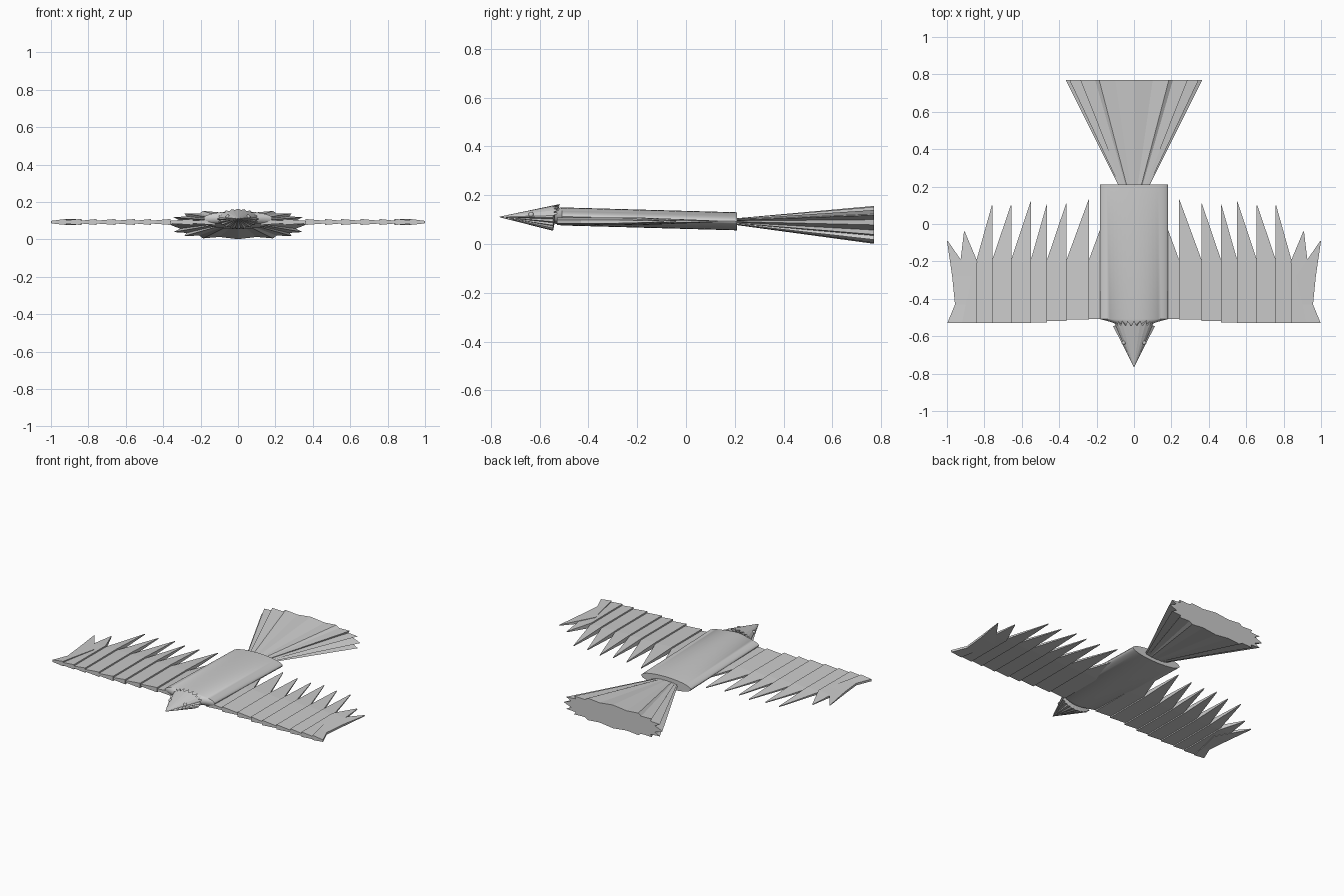
import bpy, bmesh, math

if "Cube" in bpy.data.objects:
    bpy.data.objects.remove(bpy.data.objects["Cube"])

grey = bpy.data.materials.new("plain grey")
grey.diffuse_color = (0.6, 0.6, 0.6, 1)
grey.use_nodes = True
grey.node_tree.nodes["Principled BSDF"].inputs["Base Color"].default_value = grey.diffuse_color


def loft(name, rings, smooth=False, mirror=False):
    """Skin a list of equal-length point rings and cap both ends."""
    bm = bmesh.new()
    rows = [[bm.verts.new(p) for p in ring] for ring in rings]
    n = len(rows[0])
    for a, b in zip(rows, rows[1:]):
        for i in range(n):
            j = (i + 1) % n
            bm.faces.new((a[i], a[j], b[j], b[i]))
    bm.faces.new(rows[0])
    bm.faces.new(rows[-1])
    bmesh.ops.recalc_face_normals(bm, faces=bm.faces)
    mesh = bpy.data.meshes.new(name)
    bm.to_mesh(mesh)
    bm.free()
    mesh.materials.append(grey)
    ob = bpy.data.objects.new(name, mesh)
    bpy.context.collection.objects.link(ob)
    if mirror:
        ob.modifiers.new("mirror", 'MIRROR')
    if smooth:
        bpy.ops.object.select_all(action='DESELECT')
        bpy.context.view_layer.objects.active = ob
        ob.select_set(True)
        bpy.ops.object.shade_smooth_by_angle(angle=math.radians(35))
    return ob


def oval(y, z, rx, rz, n=48, power=1.0, pleat=1.0):
    """Upright oval ring; every second point is pulled in by pleat."""
    pts = []
    for i in range(n):
        a = 2 * math.pi * i / n
        c, s = math.cos(a), math.sin(a)
        k = pleat if i % 2 else 1.0
        pts.append((k * rx * math.copysign(abs(c) ** power, c), y,
                    z + k * rz * math.copysign(abs(s) ** power, s)))
    return pts


# Body: flattened tube, tilted slightly up towards the front, with a short neck
loft("body", [oval(-0.54, 0.113, 0.08, 0.028),
              oval(-0.522, 0.113, 0.13, 0.035),
              oval(-0.508, 0.113, 0.183, 0.037),
              oval(0.21, 0.093, 0.183, 0.037)], smooth=True)

# Head: pleated cone whose upper rim ends in backward teeth
rim = oval(-0.545, 0.109, 0.112, 0.055, n=40, pleat=0.88)
rim = [(x, y + (0.028 if i % 2 == 0 and z > 0.112 else 0), z)
       for i, (x, y, z) in enumerate(rim)]
back = oval(-0.54, 0.109, 0.07, 0.03, n=40)
loft("head", [oval(-0.765, 0.111, 0.001, 0.001, n=40), rim, back])

# Eyes
eye_rings = [oval(-0.635 + 0.011 * math.sin(t), 0.121,
                  0.011 * math.cos(t) + 0.0003, 0.011 * math.cos(t) + 0.0003, n=12)
             for t in [math.pi * (k / 6 - 0.5) for k in range(7)]]
eye_rings = [[(x + 0.055, y, z) for x, y, z in r] for r in eye_rings]
loft("eyes", eye_rings, smooth=True, mirror=True)

# Tail: pleated fan opening towards the back
loft("tail", [oval(0.19, 0.092, 0.075, 0.012, n=32, power=0.8, pleat=0.86),
              oval(0.77, 0.0785, 0.365, 0.0775, n=32, power=0.7, pleat=0.86)])


def feather(name, stations):
    """Wedge blade: tall inner wall, thin outer edge; stations are (inner, outer, y)."""
    rings = []
    last = len(stations) - 1
    for k, (xi, xo, y) in enumerate(stations):
        hi, ho = (0.003, 0.002) if k == last else (0.016, 0.007)
        rings.append([(xi, y, 0.093 - hi), (xo, y, 0.092 - ho),
                      (xo, y, 0.092 + ho), (xi, y, 0.093 + hi)])
    loft(name, rings, mirror=True)


# Wing feathers: straight inner side, slanted outer side
inner = [0.12, 0.24, 0.36, 0.464, 0.55, 0.656, 0.757, 0.84]
tips = [0.13, 0.13, 0.11, 0.105, 0.12, 0.10, 0.10]
for k, tip in enumerate(tips):
    x0, x1 = inner[k], inner[k + 1]
    front = -0.507 - 0.023 * min(1, max(0, (x0 - 0.2) / 0.3))
    feather(f"feather_{k + 1}", [(x0, x1 + 0.004, front),
                                 (x0, x1 + 0.004, -0.2),
                                 (x0, x0 + 0.003, tip)])

# Splayed feathers at the wing tip
feather("outer_feather", [(0.84, 0.955, -0.53), (0.84, 0.945, -0.4),
                          (0.838, 0.928, -0.2), (0.905, 0.909, -0.04)])
feather("tip_feather", [(0.92, 0.998, -0.53), (0.90, 0.957, -0.43),
                        (0.865, 0.972, -0.28), (0.996, 1.0, -0.09)])
